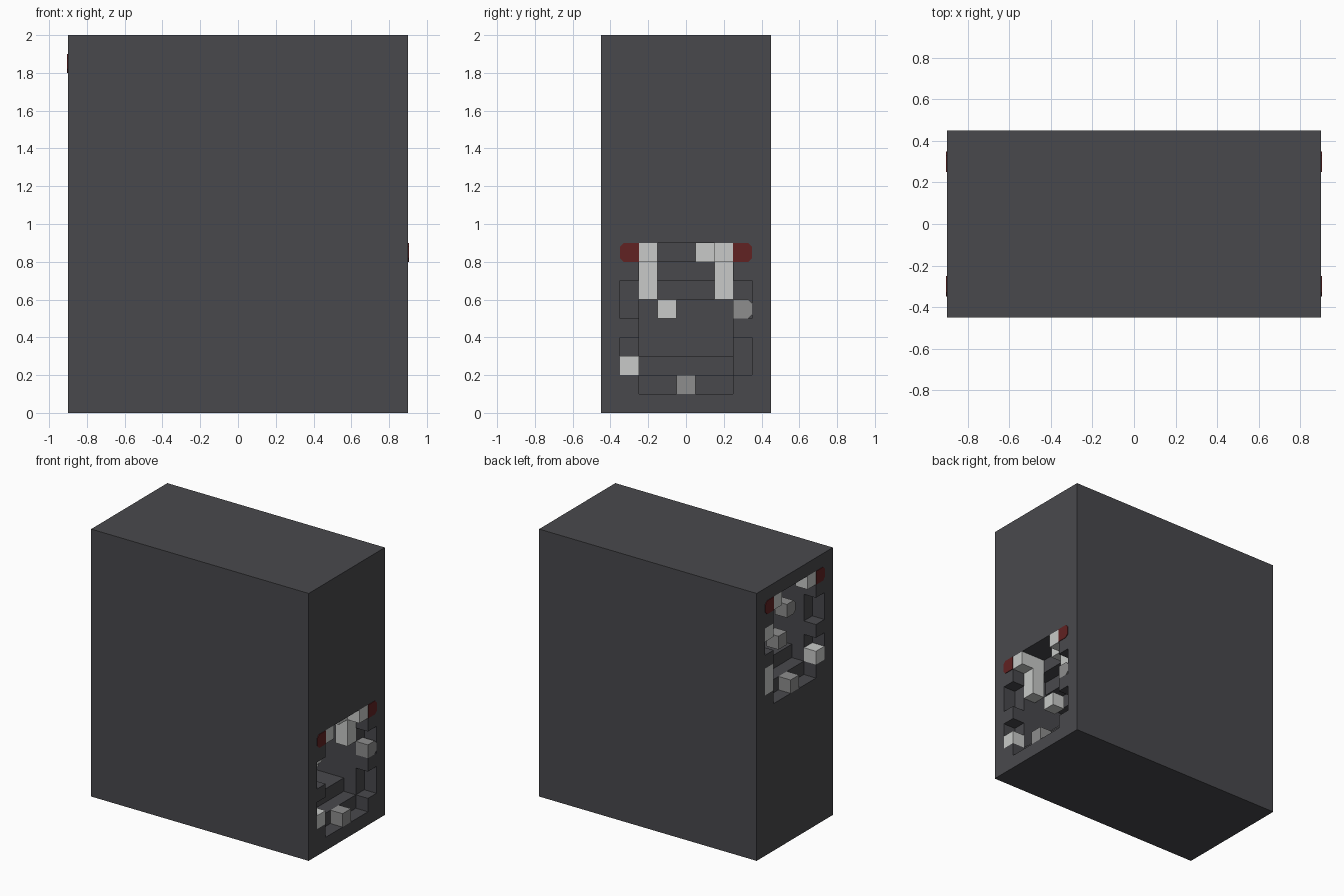
import bpy
import bmesh
from mathutils import Vector

cube = bpy.data.objects.get("Cube")
if cube:
    bpy.data.objects.remove(cube, do_unlink=True)

CELL = 0.1
HX, HY, TOP = 0.9, 0.45, 2.0


def material(name, colour):
    mat = bpy.data.materials.new(name)
    mat.use_nodes = True
    mat.diffuse_color = (*colour, 1)
    mat.node_tree.nodes["Principled BSDF"].inputs["Base Color"].default_value = (*colour, 1)
    return mat


charcoal = material("charcoal", (0.066, 0.066, 0.073))
white = material("pale white", (0.58, 0.59, 0.58))
grey = material("mid grey", (0.27, 0.27, 0.27))
red = material("dark red", (0.12, 0.016, 0.016))


def finish(bm, name, mat):
    bmesh.ops.recalc_face_normals(bm, faces=bm.faces)
    mesh = bpy.data.meshes.new(name)
    bm.to_mesh(mesh)
    bm.free()
    mesh.materials.append(mat)
    obj = bpy.data.objects.new(name, mesh)
    bpy.context.collection.objects.link(obj)
    return obj


# Stepped throat: half width, low z, high z, depth; later rows cut deeper
LAYERS = [
    (0.35, 0.2, 0.4, 0.1), (0.35, 0.5, 0.7, 0.1), (0.25, 0.1, 0.9, 0.1),
    (0.25, 0.2, 0.9, 0.2), (0.25, 0.3, 0.8, 0.3), (0.25, 0.3, 0.7, 0.4),
    (0.25, 0.3, 0.6, 0.5),
]


def depth(i, k, base):
    y, z = -HY + (i + 0.5) * CELL, (k + 0.5) * CELL - base
    d = 0
    for half, low, high, deep in LAYERS:
        if abs(y) < half and low < z < high:
            d = deep
    return d


def end_wall(bm, side, base):
    """One end of the body, sunk cell by cell, with walls between the steps."""
    def quad(points):
        bm.faces.new([bm.verts.new((side * x, y, z)) for x, y, z in points])

    for i in range(9):
        for k in range(20):
            y, z = -HY + i * CELL, k * CELL
            y2, z2 = y + CELL, z + CELL
            x = HX - depth(i, k, base)
            quad([(x, y, z), (x, y2, z), (x, y2, z2), (x, y, z2)])
            if i < 8:
                n = HX - depth(i + 1, k, base)
                if abs(n - x) > 0.01:
                    quad([(x, y2, z), (n, y2, z), (n, y2, z2), (x, y2, z2)])
            if k < 19:
                n = HX - depth(i, k + 1, base)
                if abs(n - x) > 0.01:
                    quad([(x, y, z2), (x, y2, z2), (n, y2, z2), (n, y, z2)])


# Body: a tall slab, mouth low on the left end and high on the right end
bm = bmesh.new()
end_wall(bm, 1, 0)
end_wall(bm, -1, 1)
xs = (-HX, HX)
for i in range(9):
    y = -HY + i * CELL
    for z in (0, TOP):
        bm.faces.new([bm.verts.new(p) for p in (
            (-HX, y, z), (HX, y, z), (HX, y + CELL, z), (-HX, y + CELL, z))])
for k in range(20):
    z = k * CELL
    for y in (-HY, HY):
        bm.faces.new([bm.verts.new(p) for p in (
            (-HX, y, z), (HX, y, z), (HX, y, z + CELL), (-HX, y, z + CELL))])
bmesh.ops.remove_doubles(bm, verts=bm.verts, dist=0.001)
bmesh.ops.recalc_face_normals(bm, faces=bm.faces)
bmesh.ops.dissolve_limit(bm, angle_limit=0.01, verts=bm.verts, edges=bm.edges)
finish(bm, "body", charcoal)


def block(name, mat, side, base, step, y, z, tall=1, chamfer=0):
    """A block one cell deep, set 'step' cells in; y and z give its low corner."""
    thick = 0.004 if step < 0 else CELL
    front = HX + thick if step < 0 else HX - step * CELL
    size = Vector((thick, CELL, tall * CELL))
    centre = Vector((side * (front - thick / 2), y + CELL / 2, base + z + size.z / 2))
    bm = bmesh.new()
    bmesh.ops.create_cube(bm, size=1)
    for v in bm.verts:
        v.co = v.co * size + centre
    if chamfer:
        # Chamfer only the outer edges that run along x
        edges = [e for e in bm.edges
                 if abs(e.verts[0].co.x - e.verts[1].co.x) > 0.001
                 and abs(e.verts[0].co.y) > abs(centre.y)]
        bmesh.ops.bevel(bm, geom=edges, offset=chamfer, segments=1, affect='EDGES')
    finish(bm, name, mat)


# Parts shared by both mouths
for label, side, base in (("left", 1, 0), ("right", -1, 1)):
    for part, y in (("front", -0.35), ("back", 0.25)):
        block(f"{label}_{part}_red_corner", red, side, base, -1, y, 0.8, chamfer=0.02)
    for part, y in (("front", -0.25), ("back", 0.15)):
        block(f"{label}_{part}_upper_tooth", white, side, base, 0, y, 0.8)
    block(f"{label}_lower_tooth", grey, side, base, 0, -0.05, 0.1)
    block(f"{label}_front_side_tooth", white, side, base, 0, -0.35, 0.2)

# Left mouth only
block("left_front_fang", white, 1, 0, 1, -0.25, 0.6, tall=3)
block("left_back_fang", white, 1, 0, 1, 0.15, 0.6, tall=3)
block("left_inner_tooth", white, 1, 0, 1, 0.05, 0.8)
block("left_throat_tooth", white, 1, 0, 2, -0.15, 0.5)
block("left_back_side_tooth", grey, 1, 0, 0, 0.25, 0.5, chamfer=0.02)

# Right mouth only
block("right_inner_tooth", grey, -1, 1, 1, -0.15, 0.6, chamfer=0.02)
block("right_throat_tooth", grey, -1, 1, 1, -0.05, 0.4)
block("right_back_side_tooth", white, -1, 1, 0, 0.25, 0.6)
block("right_back_lower_tooth", white, -1, 1, 0, 0.25, 0.2, tall=2)
